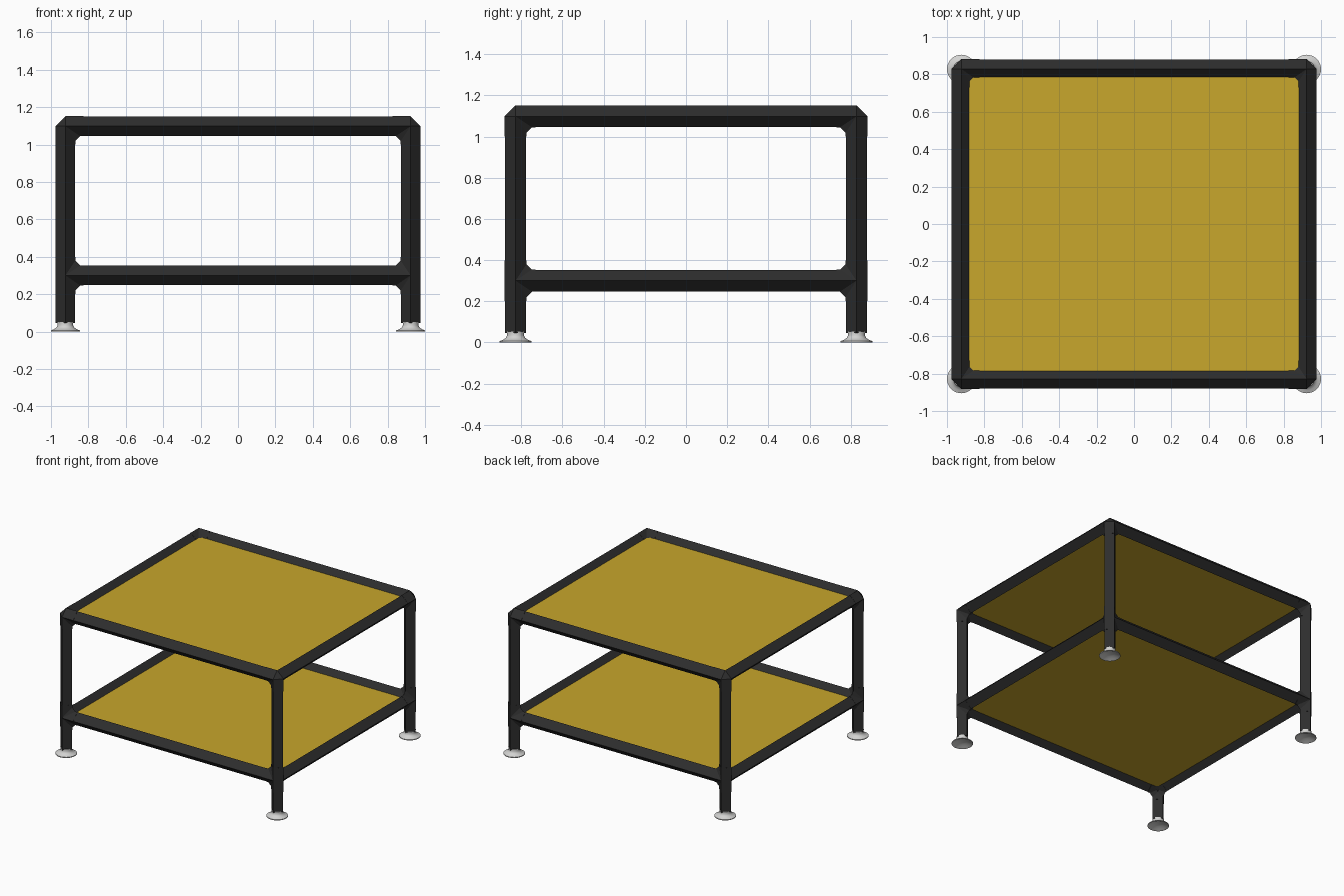
import bpy, bmesh, math
from mathutils import Vector

cube = bpy.data.objects.get("Cube")
if cube:
    bpy.data.objects.remove(cube)

# Main dimensions
LEG_X, LEG_Y = 0.923, 0.828
TOP_Z, SHELF_Z, FOOT_Z = 1.098, 0.30, 0.045
TUBE_R, FIT_R, ARM = 0.052, 0.0535, 0.098
FILLET = 0.026
X, Y, Z = Vector((1, 0, 0)), Vector((0, 1, 0)), Vector((0, 0, 1))
CORNERS = [(sx, sy) for sx in (-1, 1) for sy in (-1, 1)]


def material(name, rgb):
    m = bpy.data.materials.new(name)
    m.use_nodes = True
    m.diffuse_color = (*rgb, 1)
    bsdf = next(n for n in m.node_tree.nodes if n.type == 'BSDF_PRINCIPLED')
    bsdf.inputs["Base Color"].default_value = (*rgb, 1)
    return m


black = material("black", (0.026, 0.026, 0.026))
yellow = material("mustard_yellow", (0.58, 0.385, 0.025))
grey = material("light_grey", (0.65, 0.65, 0.64))


def finish(bm, name, mat):
    bmesh.ops.recalc_face_normals(bm, faces=bm.faces)
    me = bpy.data.meshes.new(name)
    bm.to_mesh(me)
    bm.free()
    me.materials.append(mat)
    ob = bpy.data.objects.new(name, me)
    bpy.context.collection.objects.link(ob)
    return ob


def hull(bm, points):
    verts = [bm.verts.new(p) for p in points]
    bmesh.ops.convex_hull(bm, input=verts)


def bar(bm, a, b, r):
    """Four-sided bar with its ridges on the axes."""
    d = (b - a).normalized()
    sides = [s * u for u in (X, Y, Z) if abs(u.dot(d)) < 0.5 for s in (-r, r)]
    hull(bm, [p + s for p in (a, b) for s in sides])


def tube(name, a, b):
    bm = bmesh.new()
    bar(bm, a, b, TUBE_R)
    finish(bm, name, black)


def fitting(name, c, arms):
    """Joint with a faceted core, arms and filleted inner corners."""
    bm = bmesh.new()
    r = FIT_R
    hull(bm, [c + s * u for u in (X, Y, Z) for s in (-r, r)])
    for d in arms:
        bar(bm, c, c + d * ARM, r)
    for i, a in enumerate(arms):
        for b in arms[i + 1:]:
            if abs(a.dot(b)) > 0.5:
                continue
            n, t = a.cross(b), r + FILLET
            hull(bm, [c, c + n * r, c - n * r, c + a * t + b * r, c + b * t + a * r])
    finish(bm, name, black)


def foot(name, x, y):
    """Flared glide with a hollow underside."""
    outline = [(0, 0.02), (0.035, 0.018), (0.06, 0.006), (0.077, 0), (0.077, 0.006),
               (0.06, 0.013), (0.047, 0.022), (0.041, 0.034), (0.043, 0.052), (0, 0.052)]
    bm = bmesh.new()
    pts = [bm.verts.new((r, 0, z)) for r, z in outline]
    edges = [bm.edges.new(p) for p in zip(pts, pts[1:])]
    bmesh.ops.spin(bm, geom=pts + edges, axis=Z, cent=(0, 0, 0),
                   angle=math.tau, steps=32)
    bmesh.ops.remove_doubles(bm, verts=bm.verts, dist=0.0002)
    ob = finish(bm, name, grey)
    ob.location = (x, y, 0)
    bpy.ops.object.select_all(action='DESELECT')
    ob.select_set(True)
    bpy.context.view_layer.objects.active = ob
    bpy.ops.object.shade_smooth_by_angle(angle=math.radians(40))


# Legs, feet and corner joints
for sx, sy in CORNERS:
    x, y = sx * LEG_X, sy * LEG_Y
    tag = ("back_" if sy > 0 else "front_") + ("left" if sx > 0 else "right")
    tube(tag + "_leg", Vector((x, y, FOOT_Z)), Vector((x, y, TOP_Z)))
    foot(tag + "_foot", x, y)
    inward = [-sx * X, -sy * Y]
    fitting(tag + "_top_joint", Vector((x, y, TOP_Z)), inward + [-Z])
    fitting(tag + "_shelf_joint", Vector((x, y, SHELF_Z)), inward + [Z, -Z])

# Rails and panels on both levels
for level, z in (("top", TOP_Z), ("shelf", SHELF_Z)):
    for s, side in ((-1, "front"), (1, "back")):
        tube(f"{level}_{side}_rail", Vector((-LEG_X, s * LEG_Y, z)),
             Vector((LEG_X, s * LEG_Y, z)))
    for s, side in ((-1, "right"), (1, "left")):
        tube(f"{level}_{side}_rail", Vector((s * LEG_X, -LEG_Y, z)),
             Vector((s * LEG_X, LEG_Y, z)))
    bm = bmesh.new()
    hull(bm, [Vector((sx * (LEG_X - 0.03), sy * (LEG_Y - 0.03), z + h))
              for sx, sy in CORNERS for h in (-0.01, 0.01)])
    finish(bm, level + "_panel", yellow)
